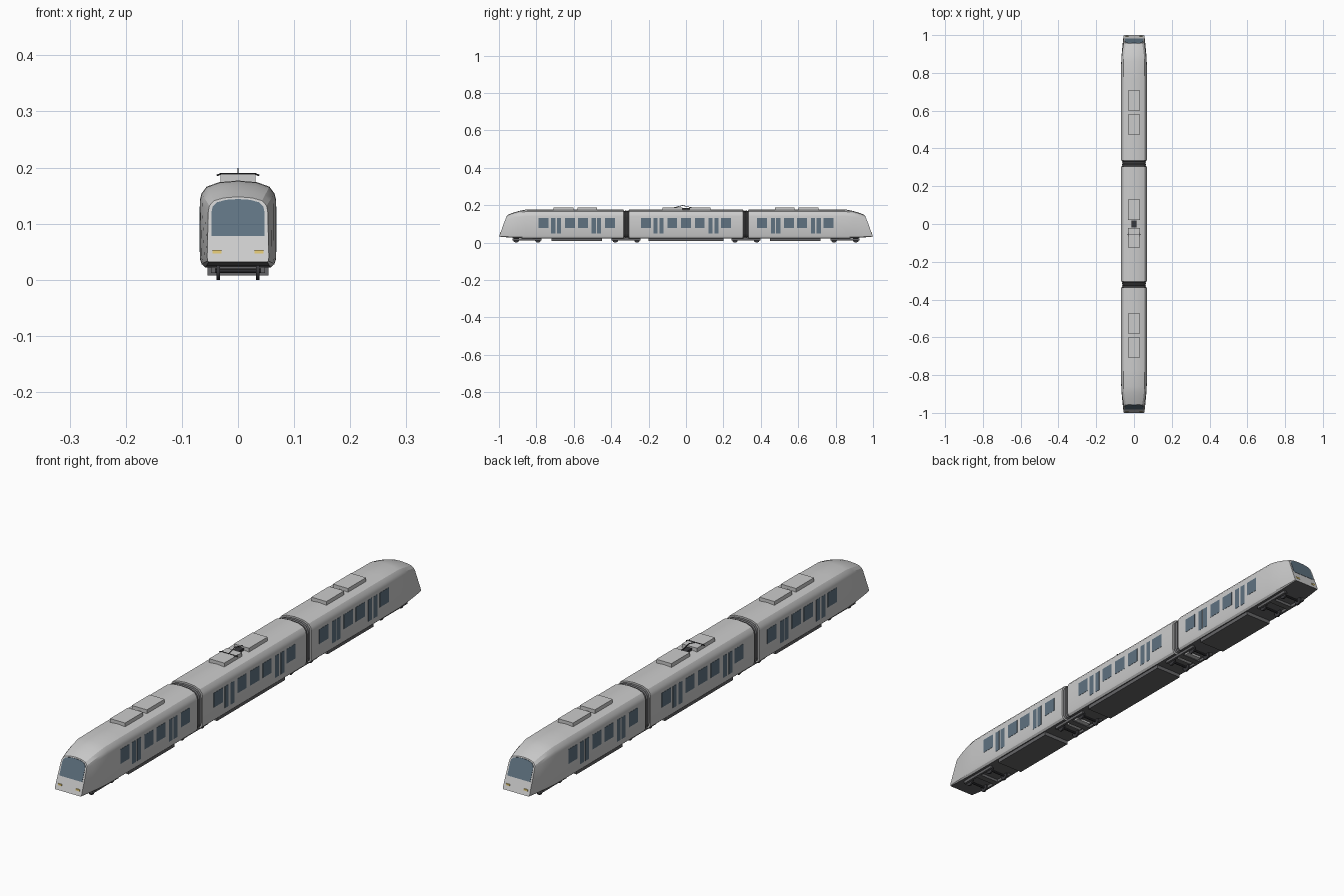
import bpy, bmesh, math
from mathutils import Vector, Matrix

if "Cube" in bpy.data.objects:
    bpy.data.objects.remove(bpy.data.objects["Cube"])


def material(name, col):
    m = bpy.data.materials.new(name)
    m.diffuse_color = (*col, 1)
    m.use_nodes = True
    m.node_tree.nodes["Principled BSDF"].inputs["Base Color"].default_value = m.diffuse_color
    return m


WHITE = material("white_paint", (0.78, 0.78, 0.79))
GLASS = material("tinted_glass", (0.115, 0.17, 0.22))
DARK = material("dark_grey", (0.13, 0.13, 0.135))
ROOF = material("roof_grey", (0.55, 0.57, 0.58))
LAMP = material("lamp_yellow", (0.85, 0.65, 0.2))
BLACK = material("black_metal", (0.04, 0.04, 0.045))


def finish(name, bm, mats, smooth=False):
    bmesh.ops.recalc_face_normals(bm, faces=bm.faces)
    me = bpy.data.meshes.new(name)
    bm.to_mesh(me)
    bm.free()
    ob = bpy.data.objects.new(name, me)
    bpy.context.collection.objects.link(ob)
    for m in mats:
        me.materials.append(m)
    if smooth:
        bpy.ops.object.select_all(action='DESELECT')
        ob.select_set(True)
        bpy.context.view_layer.objects.active = ob
        bpy.ops.object.shade_smooth_by_angle(angle=math.radians(25))
    return ob


def add_box(bm, lo, hi):
    lo, hi = Vector(lo), Vector(hi)
    bmesh.ops.create_cube(bm, size=1, matrix=Matrix.Translation((lo + hi) / 2)
                          @ Matrix.Diagonal((*(hi - lo), 1)))


def boxes(name, pairs, mat):
    bm = bmesh.new()
    for lo, hi in pairs:
        add_box(bm, lo, hi)
    return finish(name, bm, [mat])


def add_rod(bm, a, b, r, seg=8):
    a, b = Vector(a), Vector(b)
    d = b - a
    bmesh.ops.create_cone(bm, cap_ends=True, segments=seg, radius1=r, radius2=r, depth=d.length,
                          matrix=Matrix.Translation((a + b) / 2)
                          @ d.to_track_quat('Z', 'Y').to_matrix().to_4x4())


def loft(name, rings, mats, smooth=True):
    bm = bmesh.new()
    vr = [[bm.verts.new(p) for p in r] for r in rings]
    n = len(vr[0])
    for a, b in zip(vr, vr[1:]):
        for i in range(n):
            f = bm.faces.new((a[i], a[(i + 1) % n], b[(i + 1) % n], b[i]))
            if i == n - 1 and len(mats) > 1:   # floor strip
                f.material_index = 1
    bm.faces.new(vr[0])
    bm.faces.new(vr[-1])
    return finish(name, bm, mats, smooth)


# half cross-sections (x, z): full body and nose face
FULL = [(.058, .022), (.065, .028), (.068, .038), (.068, .142), (.065, .154), (.056, .166), (.034, .174), (0, .177)]
NOSE = [(.052, .032), (.054, .034), (.055, .040), (.053, .122), (.051, .132), (.043, .141), (.025, .146), (0, .148)]


def nose_y(z):
    return 1.0 - (z - .032) * .045 / .116


def section(t, yfun):
    half = [(a[0] + (b[0] - a[0]) * t, a[1] + (b[1] - a[1]) * t, b[1]) for a, b in zip(FULL, NOSE)]
    right = [Vector((x, yfun(zb), z)) for x, z, zb in half]
    return right + [Vector((-p.x, p.y, p.z)) for p in reversed(right[:-1])]


def flat(y):
    return section(0, lambda z: y)


# middle car body
loft("middle_car_body", [flat(-.305), flat(.305)], [WHITE, DARK])

for s, end in ((-1, "front"), (1, "rear")):
    # end car body with tapered nose
    rings = [flat(.335), flat(.77), section(.04, lambda z: .86)]
    for u, t in ((.35, .27), (.7, .62), (1, 1)):
        rings.append(section(t, lambda z, u=u: .86 + (nose_y(z) - .86) * u))
    loft(end + "_car_body", [[Vector((p.x, p.y * s, p.z)) for p in r] for r in rings], [WHITE, DARK])

    # windscreen following the sloped face
    half = [(.047, .078), (.047, .122), (.045, .131), (.038, .138), (.022, .1425), (0, .144)]
    outline = half + [(-x, z) for x, z in reversed(half[:-1])]
    loft(end + "_windscreen", [[Vector((x, (nose_y(z) + o) * s, z)) for x, z in outline]
                               for o in (-.003, .0012)], [GLASS], False)

    # headlights
    bm = bmesh.new()
    for x in (-.037, .037):
        add_box(bm, (x - .008, nose_y(.05) * s - .002, .047), (x + .008, nose_y(.05) * s + .002, .053))
    finish(end + "_headlights", bm, [LAMP])

    # ribbed gangway bellows
    c = Vector((0, 0, .1))
    ribs = []
    for i in range(9):
        k = .94 if i % 2 else .89
        y = .303 + i * .034 / 8
        ribs.append([Vector((p.x * k, y * s, c.z + (p.z - c.z) * k)) for p in flat(0)])
    loft(end + "_gangway", ribs, [DARK], False)
    boxes(end + "_coupler", [((-.03, s * .32 - .03, .015), (.03, s * .32 + .03, .03))], ROOF)

# side windows and door glass, mirrored in x and y
end_win = [(.38, .433), (.524, .577), (.594, .647), (.735, .788)]
end_door = [(.455, .477), (.482, .504), (.668, .690), (.699, .721)]
mid_win = [(.048, .10), (.187, .24)]
mid_door = [(.120, .142), (.153, .175)]


def glazing(name, spans, z0, signs):
    out = []
    for a, b in spans:
        for s in signs:
            for side in (-1, 1):
                y0, y1 = sorted((a * s, b * s))
                x0, x1 = sorted((side * .066, side * .0688))
                out.append(((x0, y0, z0), (x1, y1, .131)))
    boxes(name, out, GLASS)


glazing("front_car_windows", end_win, .077, (-1,))
glazing("rear_car_windows", end_win, .077, (1,))
glazing("middle_car_windows", mid_win, .077, (-1, 1))
glazing("middle_car_centre_windows", [(-.027, .027)], .077, (1,))
glazing("front_car_door_glass", end_door, .05, (-1,))
glazing("rear_car_door_glass", end_door, .05, (1,))
glazing("middle_car_door_glass", mid_door, .05, (-1, 1))

# roof units
for i, (a, b) in enumerate([(.475, .58), (.602, .708), (.02, .13), (-.125, -.02), (-.58, -.475), (-.708, -.602)]):
    boxes(f"roof_unit_{i + 1}", [((-.031, a, .168), (.031, b, .1885))], ROOF)

# underfloor equipment
for name, a, b in (("front", -.72, -.45), ("middle", -.2, .2), ("rear", .45, .72)):
    boxes(name + "_underfloor_box", [((-.054, a, .008), (.054, b, .024))], DARK)

# bogies: frame, axles and wheels
for i, yc in enumerate((-.85, -.32, .32, .85)):
    parts = [((-.042, yc - .012, .012), (.042, yc + .012, .026))]
    for x in (-.044, .044):
        parts.append(((x - .004, yc - .078, .012), (x + .004, yc + .078, .023)))
    boxes(f"bogie_frame_{i + 1}", parts, DARK)
    bm = bmesh.new()
    for y in (yc - .058, yc + .058):
        add_rod(bm, (-.044, y, .016), (.044, y, .016), .004)
        for x in (-.035, .035):
            add_rod(bm, (x - .003, y, .016), (x + .003, y, .016), .016, 24)
    finish(f"bogie_wheels_{i + 1}", bm, [BLACK], True)

# pantograph: base, folded arm and contact bar with horns
bm = bmesh.new()
add_box(bm, (-.012, -.018, .172), (.012, .018, .184))
for a, b in (((0, .035, .186), (0, -.018, .1985)), ((0, -.018, .1985), (0, -.055, .189)),
             ((-.03, -.055, .189), (.03, -.055, .189)),
             ((-.03, -.055, .189), (-.038, -.055, .186)), ((.03, -.055, .189), (.038, -.055, .186)),
             ((-.03, -.045, .188), (-.03, -.065, .188)), ((.03, -.045, .188), (.03, -.065, .188))):
    add_rod(bm, a, b, .0015, 6)
finish("pantograph", bm, [BLACK])
